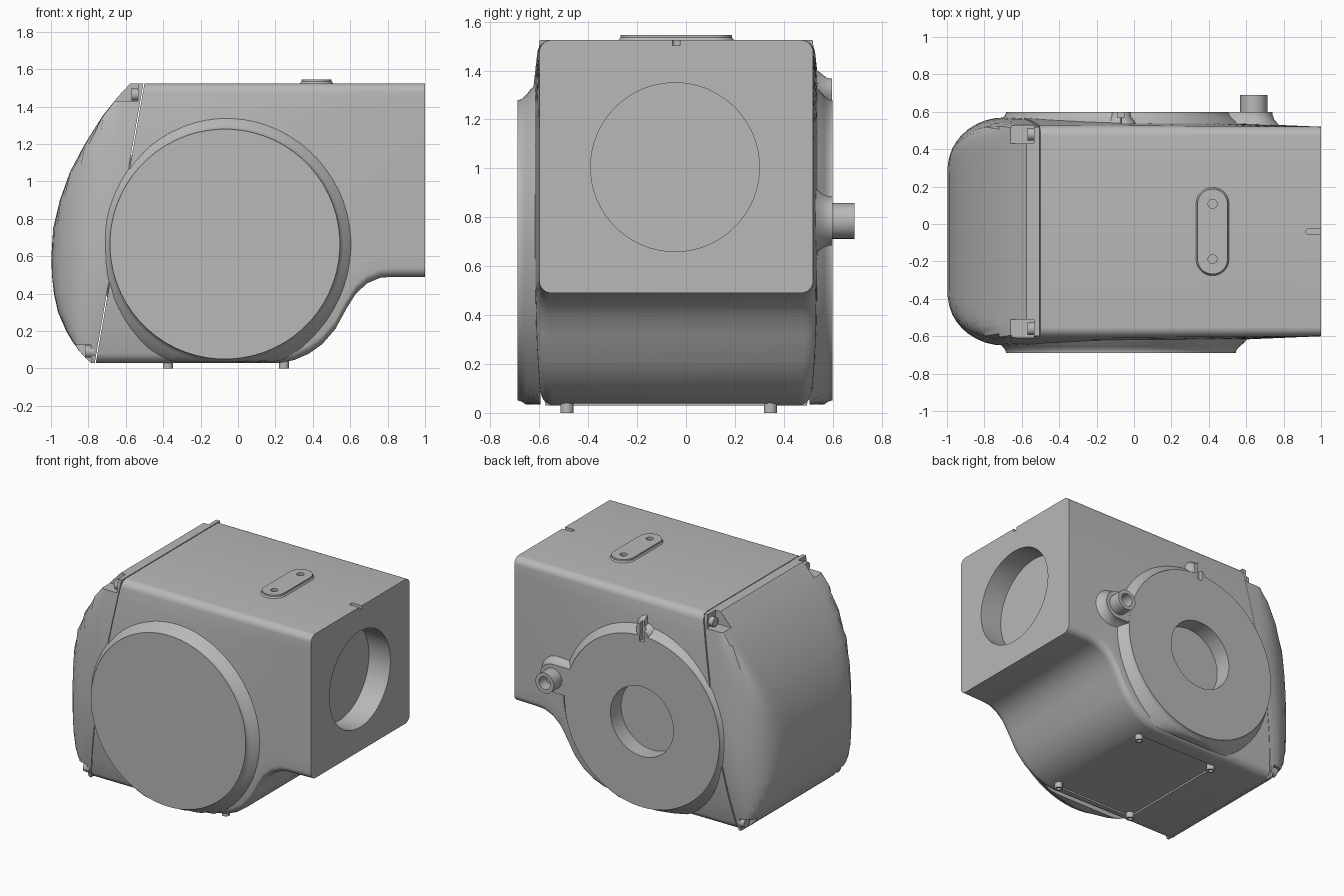
import bpy, bmesh
from math import sin, cos, pi, sqrt, radians
from mathutils import Vector

if "Cube" in bpy.data.objects:
    bpy.data.objects.remove(bpy.data.objects["Cube"])

grey = bpy.data.materials.new("cast_grey")
grey.use_nodes = True
grey.diffuse_color = (0.48, 0.48, 0.48, 1)
grey.node_tree.nodes["Principled BSDF"].inputs["Base Color"].default_value = grey.diffuse_color

YC, TOP, BOTTOM = -0.04, 1.525, 0.03
CX, CZ = -0.07, 0.665          # centre of the round flanges


def finish(name, bm):
    bmesh.ops.recalc_face_normals(bm, faces=bm.faces)
    mesh = bpy.data.meshes.new(name)
    bm.to_mesh(mesh)
    bm.free()
    mesh.materials.append(grey)
    obj = bpy.data.objects.new(name, mesh)
    bpy.context.collection.objects.link(obj)
    return obj


def loft_mesh(rings):
    """Skin closed rings of equal length and cap both ends."""
    bm = bmesh.new()
    rows = [[bm.verts.new(p) for p in ring] for ring in rings]
    n = len(rows[0])
    for a, b in zip(rows, rows[1:]):
        for i in range(n):
            j = (i + 1) % n
            bm.faces.new((a[i], a[j], b[j], b[i]))
    bm.faces.new(rows[0])
    bm.faces.new(rows[-1])
    return bm


def loft(name, rings):
    return finish(name, loft_mesh(rings))


def box(name, x, y, z):
    return loft(name, [[(x[0], y[0], h), (x[1], y[0], h), (x[1], y[1], h), (x[0], y[1], h)] for h in z])


def stadium(a, b, r, n=32):
    """Two half circles; a is the end in the positive first axis."""
    pts = []
    for k, c in enumerate((a, b)):
        for i in range(n):
            t = -pi / 2 + pi * (k + (i + 0.5) / n)
            pts.append((c[0] + r * cos(t), c[1] + r * sin(t)))
    return pts


def along_y(name, a, b, profile):
    """Stack of stadium rings (radius, y), kept inside the housing outline."""
    return loft(name, [[(max(u, -0.72), y, max(v, BOTTOM + 0.005)) for u, v in stadium(a, b, r)]
                       for r, y in profile])


def cylinder(name, axis, c, r, lo, hi, n=32):
    def place(u, v, h):
        return {"x": (h, u, v), "y": (u, h, v), "z": (u, v, h)}[axis]
    return loft(name, [[place(u, v, h) for u, v in stadium(c, c, r, n // 2)] for h in (lo, hi)])


def cut(cutter, *targets):
    for obj in targets:
        mod = obj.modifiers.new("cut", "BOOLEAN")
        mod.operation, mod.solver, mod.object = "DIFFERENCE", "EXACT", cutter
        bpy.context.view_layer.objects.active = obj
        bpy.ops.object.modifier_apply(modifier=mod.name)
    bpy.data.objects.remove(cutter)


def half_width(x, z):
    t = min(1, max(0, (1 - x) / 1.3))
    d = (z - 0.7) / 0.8
    return 0.56 + t * (0.055 - (0.05 if d > 0 else 0.11) * d * d)


def split_x(z):
    """Slanted parting plane between housing and cover."""
    return -0.76 + 0.26 * (z - BOTTOM) / (TOP - BOTTOM)


# Housing: rounded sections lofted along x, then trimmed on the parting plane
def section(x, bottom, r=0.05):
    pts = []
    for sy, sz in ((1, 1), (-1, 1), (-1, -1), (1, -1)):
        arc = []
        for i in range(7):
            t = pi / 2 * i / 6
            z = TOP - r + r * sin(t) if sz > 0 else bottom + r - r * sin(t)
            arc.append((x, YC + sy * (half_width(x, z) - r + r * cos(t)), z))
        if sy * sz < 0:
            arc.reverse()
        pts += arc
        if (sy, sz) in ((-1, 1), (1, -1)):
            for i in range(1, 12):
                f = i / 12
                f = f if sz < 0 else 1 - f
                z = bottom + r + f * (TOP - bottom - 2 * r)
                pts.append((x, YC + sy * half_width(x, z), z))
    return pts


underside = [(-0.85, .03), (-0.6, .03), (-0.3, .03), (0, .03), (.22, .03), (.3, .045), (.38, .08),
             (.45, .13), (.52, .21), (.58, .32), (.63, .4), (.69, .455), (.76, .485), (.82, .49), (1, .49)]
bm = loft_mesh([section(x, z) for x, z in underside])
normal = Vector((TOP - BOTTOM, 0, -0.26)).normalized()
res = bmesh.ops.bisect_plane(bm, geom=bm.verts[:] + bm.edges[:] + bm.faces[:],
                             plane_co=(split_x(0), 0, 0), plane_no=normal, clear_inner=True)
bmesh.ops.edgeloop_fill(bm, edges=[e for e in res["geom_cut"] if isinstance(e, bmesh.types.BMEdge)])
housing = finish("housing", bm)

# Rear cover: side curve blended with a rounded plan curve
def cover_ring(z, back):
    front = split_x(z) - 0.006
    centre = min(-0.62, front - 0.02)
    flat = [i * 0.31 / 4 for i in range(5)]
    curve = [0.31 + 0.31 * sin(pi / 2 * i / 10) for i in range(1, 11)]
    half = flat + curve
    ring = []
    for v in [-h for h in reversed(half)] + half[1:]:
        k = max(0, (abs(v) - 0.31) / 0.31)
        plan = centre - (1 + centre) * sqrt(max(0, 1 - k * k))
        d = back - plan
        x = min((back + plan + sqrt(d * d + 0.0006)) / 2 - 0.01, front - 0.004)
        ring.append((x, YC + v / 0.62 * (half_width(x, z) - 0.004), z))
    edge = half_width(front, z) - 0.004
    return [(front, YC - edge, z)] + ring + [(front, YC + edge, z)]


spine = [(.03, -.775), (.06, -.81), (.1, -.845), (.15, -.88), (.2, -.91), (.3, -.955), (.4, -.98), (.5, -.995),
         (.6, -1), (.75, -.985), (.9, -.945), (1.05, -.89), (1.2, -.81), (1.35, -.715), (1.45, -.635), (1.525, -.565)]
cover = loft("rear_cover", [cover_ring(z, x) for z, x in spine])

# Cover screws in corner pockets
for side in (-1, 1):
    ys = sorted((YC + side * 0.47, YC + side * 0.72))
    cut(box("pocket", (-0.9, -0.535), ys, (1.43, 1.7)), cover)
    cut(box("pocket", (-1.1, -0.785), ys, (-0.1, 0.125)), cover)
    for label, x, z in (("upper", -0.57, 1.465), ("lower", -0.818, 0.09)):
        cylinder(f"{label}_cover_screw_{'back' if side > 0 else 'front'}", "x",
                 (YC + side * 0.52, z), 0.033, x, x + 0.05, 20)

# Round flanges with a soft root
flare = [(0.69, 0.555), (0.66, 0.595), (0.635, 0.615), (0.62, 0.632), (0.615, 0.645), (0.615, 0.65)]
c = (CX, CZ)
front_flange = along_y("front_flange", c, c, [(r, YC - d) for r, d in flare])
back_flange = along_y("back_flange", c, c, [(r, YC + d - 0.01) for r, d in flare])

# Ear and port tube on the back flange
along_y("port_ear", (0.64, 0.785), (0.45, 0.785),
        [(0.16, 0.50), (0.13, 0.535), (0.11, 0.56), (0.1, 0.585), (0.1, 0.599)])
p = (0.64, 0.785)
along_y("port_tube", p, p, [(0.073, 0.55), (0.073, 0.69), (0.045, 0.69), (0.045, 0.61)])

# Slotted tab above the back flange
tab = along_y("slotted_tab", (CX, 1.3), (CX, 1.25),
              [(0.1, 0.5), (0.075, 0.545), (0.055, 0.57), (0.05, 0.598)])
for v in tab.data.vertices:
    v.co.z += 0.02 if v.co.z > 1.27 else 0
cut(box("slot", (CX - 0.018, CX + 0.018), (0.57, 0.7), (1.24, 1.5)), tab, back_flange)

# Blind bores in the back flange and the end face
cut(cylinder("bore", "y", c, 0.25, 0.48, 0.8, 64), back_flange, housing)
cut(cylinder("bore", "x", (-0.045, 1.005), 0.345, 0.83, 1.2, 96), housing)

# Notch in the top edge and recess underneath
notch = loft("notch", [[(x, y + YC, z) for x, y in stadium((1.2, 0), (0.935, 0), 0.016, 8)] for z in (1.503, 1.6)])
cut(notch, housing)
cut(box("recess", (-0.395, 0.265), (-0.51, 0.365), (-0.1, 0.042)), housing)

# Top pad with two screw holes
pad = loft("top_pad", [[(0.42 + v, YC + u, z) for u, v in stadium((0.148, 0), (-0.148, 0), r)]
                       for r, z in ((0.09, 1.515), (0.088, 1.526), (0.08, 1.535), (0.08, 1.546))])
for y in (0.108, -0.188):
    cut(cylinder("hole", "z", (0.42, y), 0.024, 1.527, 1.6, 24), pad)

# Feet
for x in (-0.375, 0.245):
    for y in (-0.487, 0.345):
        loft(f"foot_{'left' if x > 0 else 'right'}_{'back' if y > 0 else 'front'}",
             [[(u, v, z) for u, v in stadium((x, y), (x, y), r, 12)]
              for r, z in ((0.027, 0.06), (0.027, 0), (0.015, 0), (0.015, 0.015))])

# Smooth shading with sharp edges kept
bpy.ops.object.select_all(action="DESELECT")
for obj in bpy.context.collection.objects:
    if obj.type == "MESH" and obj.data.materials and obj.data.materials[0] == grey:
        obj.select_set(True)
        bpy.context.view_layer.objects.active = obj
bpy.ops.object.shade_smooth_by_angle(angle=radians(32))
